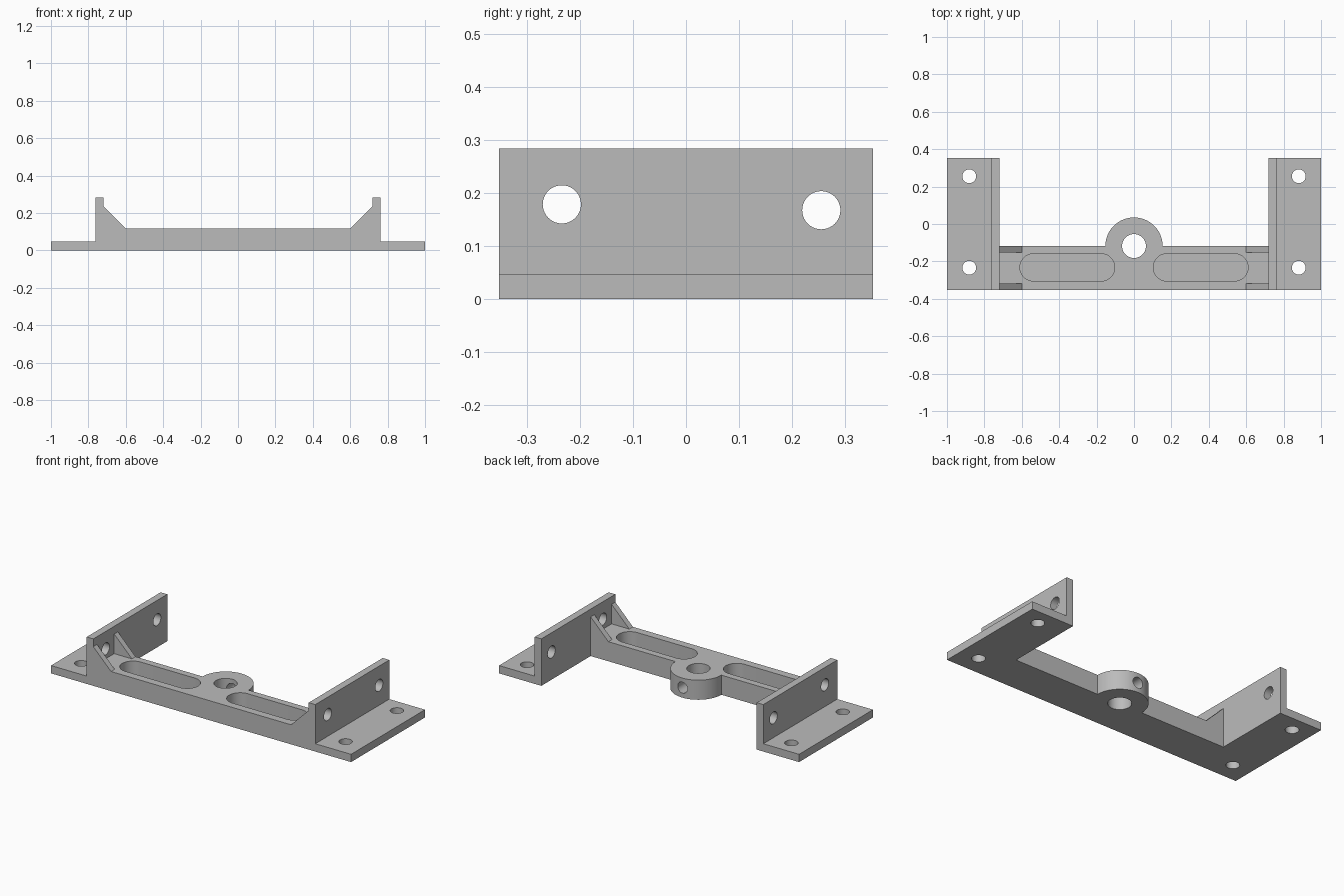
import bpy, bmesh
from math import pi, cos, sin, radians
from mathutils import Vector

cube = bpy.data.objects.get("Cube")
if cube:
    bpy.data.objects.remove(cube, do_unlink=True)

grey = bpy.data.materials.new("plain grey")
grey.use_nodes = True
colour = (0.5, 0.5, 0.5, 1)
grey.diffuse_color = colour
grey.node_tree.nodes["Principled BSDF"].inputs["Base Color"].default_value = colour

FRONT, BACK = -0.352, 0.352
BEAM_BACK, BEAM_TOP = -0.118, 0.118
WALL_IN, WALL_OUT, WALL_TOP = 0.718, 0.762, 0.283
OVERLAP = 0.74


def prism(name, points, axis, start, end):
    """Extrude a flat outline along one axis; the outline uses the other two."""
    def place(p):
        v = list(p)
        v.insert("xyz".index(axis), start)
        return v
    shift = Vector([end - start if a == axis else 0 for a in "xyz"])
    bm = bmesh.new()
    face = bm.faces.new([bm.verts.new(place(p)) for p in points])
    new = bmesh.ops.extrude_face_region(bm, geom=[face])["geom"]
    bmesh.ops.translate(bm, vec=shift, verts=[g for g in new if isinstance(g, bmesh.types.BMVert)])
    bmesh.ops.recalc_face_normals(bm, faces=bm.faces)
    mesh = bpy.data.meshes.new(name)
    bm.to_mesh(mesh)
    bm.free()
    mesh.materials.append(grey)
    obj = bpy.data.objects.new(name, mesh)
    bpy.context.collection.objects.link(obj)
    return obj


def arc(cx, cy, r, a0, a1, n):
    angles = [a0 + (a1 - a0) * i / n for i in range(n + 1)]
    return [(cx + r * cos(a), cy + r * sin(a)) for a in angles]


def circle(cx, cy, r, n=40):
    return arc(cx, cy, r, 0, 2 * pi, n)[:-1]


def box(x0, x1, y0, y1):
    return [(x0, y0), (x1, y0), (x1, y1), (x0, y1)]


def combine(target, tool, operation):
    mod = target.modifiers.new(operation.lower(), "BOOLEAN")
    mod.operation, mod.solver, mod.object = operation, "EXACT", tool
    bpy.context.view_layer.objects.active = target
    bpy.ops.object.modifier_apply(modifier=mod.name)
    mesh = tool.data
    bpy.data.objects.remove(tool)
    bpy.data.meshes.remove(mesh)


# Cross beam with the round boss on its back edge
outline = ([(-OVERLAP, FRONT), (OVERLAP, FRONT), (OVERLAP, BEAM_BACK)]
           + arc(0, BEAM_BACK, 0.153, 0, pi, 40) + [(-OVERLAP, BEAM_BACK)])
bracket = prism("mounting_bracket", outline, "z", 0, BEAM_TOP)

for s in (-1, 1):
    # Angle plate: flat foot and upright wall
    angle = [(WALL_IN, 0), (1, 0), (1, 0.047), (WALL_OUT, 0.047),
             (WALL_OUT, WALL_TOP), (WALL_IN, WALL_TOP)]
    combine(bracket, prism("angle_plate", [(s * x, z) for x, z in angle], "y", FRONT, BACK), "UNION")
    # Triangular ribs along both edges of the beam
    rib = [(0.6, 0.1), (OVERLAP, 0.1), (OVERLAP, 0.236), (WALL_IN, 0.236), (0.6, BEAM_TOP)]
    for y0, y1 in ((FRONT, -0.317), (-0.153, BEAM_BACK)):
        combine(bracket, prism("rib", [(s * x, z) for x, z in rib], "y", y0, y1), "UNION")

for s in (-1, 1):
    # Rounded pocket sunk into the beam
    r, cy = 0.073, -0.232
    slot = arc(0.61 - r, cy, r, -pi / 2, pi / 2, 20) + arc(0.103 + r, cy, r, pi / 2, 3 * pi / 2, 20)
    combine(bracket, prism("pocket", [(s * x, y) for x, y in slot], "z", 0.03, 0.2), "DIFFERENCE")
    # Screw holes through foot and wall
    for y, z in ((-0.234, 0.178), (0.255, 0.167)):
        combine(bracket, prism("foot_hole", circle(s * 0.881, y, 0.037), "z", -0.1, 0.1), "DIFFERENCE")
        ends = sorted((s * 0.69, s * 0.8))
        combine(bracket, prism("wall_hole", circle(y, z, 0.036), "x", *ends), "DIFFERENCE")

# Boss bore and the set screw hole leading into it from the back
combine(bracket, prism("bore", circle(0, BEAM_BACK, 0.064), "z", -0.1, 0.2), "DIFFERENCE")
combine(bracket, prism("set_screw_hole", circle(0, 0.06, 0.033), "y", BEAM_BACK, 0.1), "DIFFERENCE")

bpy.ops.object.select_all(action="DESELECT")
bracket.select_set(True)
bpy.context.view_layer.objects.active = bracket
bpy.ops.object.shade_smooth_by_angle(angle=radians(30))
